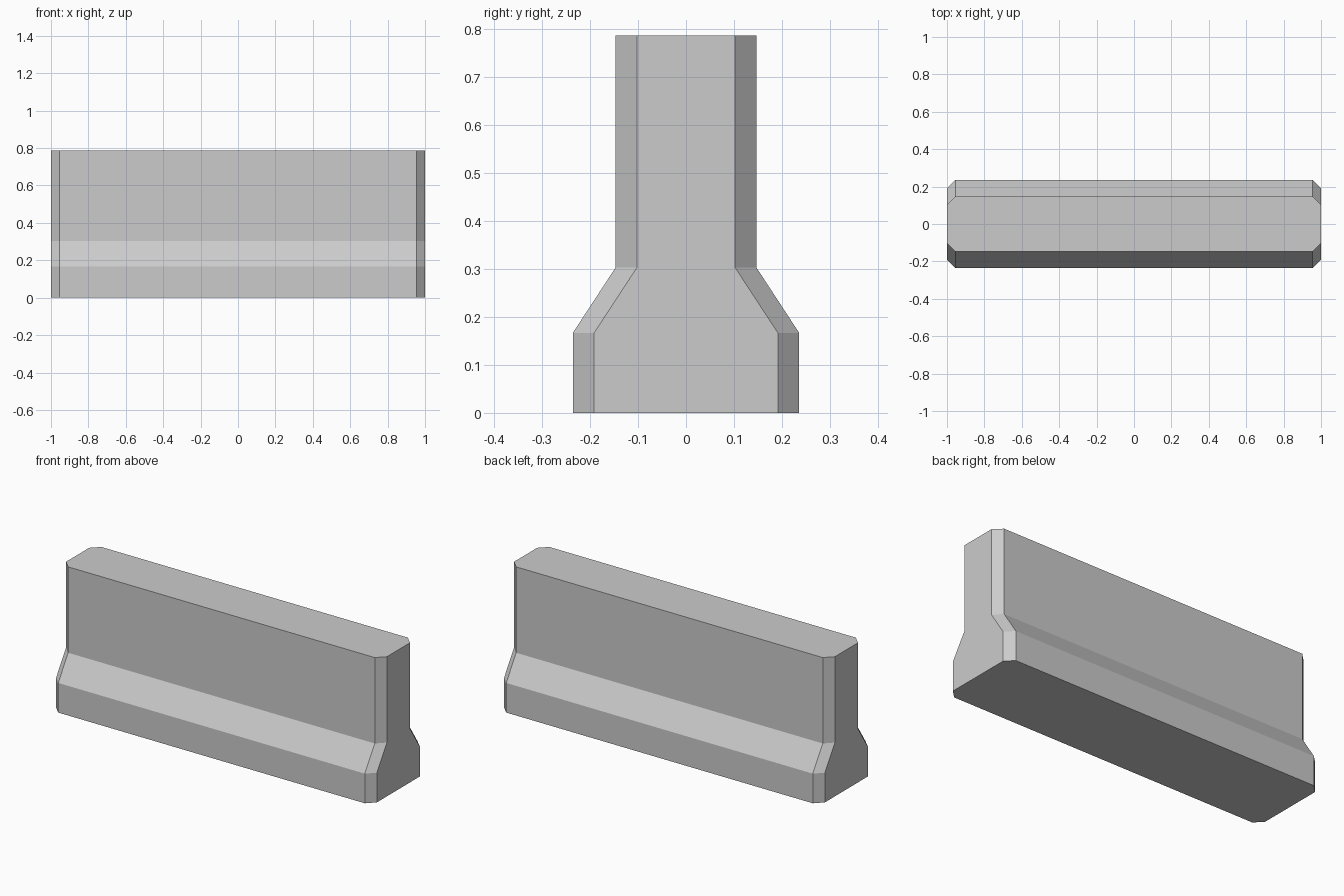
import bpy
import bmesh

if "Cube" in bpy.data.objects:
    bpy.data.objects.remove(bpy.data.objects["Cube"])

HALF_LENGTH = 1.0
CHAMFER = 0.0445

# Side profile: (half depth, height) from the foot to the top
PROFILE = [(0.236, 0.0), (0.236, 0.167), (0.147, 0.303), (0.147, 0.787)]


def ring(bm, half_depth, z):
    """Rectangle with chamfered corners, counter-clockwise."""
    x, y, c = HALF_LENGTH, half_depth, CHAMFER
    points = [(x, c - y), (x, y - c), (x - c, y), (c - x, y),
              (-x, y - c), (-x, c - y), (c - x, -y), (x - c, -y)]
    return [bm.verts.new((px, py, z)) for px, py in points]


# Barrier body: chamfered outlines lofted up the profile
bm = bmesh.new()
rings = [ring(bm, d, z) for d, z in PROFILE]
for low, high in zip(rings, rings[1:]):
    for i in range(8):
        j = (i + 1) % 8
        bm.faces.new((low[i], low[j], high[j], high[i]))

# Bottom and top caps
bm.faces.new(rings[0][::-1])
bm.faces.new(rings[-1])

mesh = bpy.data.meshes.new("concrete_barrier")
bm.to_mesh(mesh)
bm.free()
bpy.context.collection.objects.link(bpy.data.objects.new("concrete_barrier", mesh))
